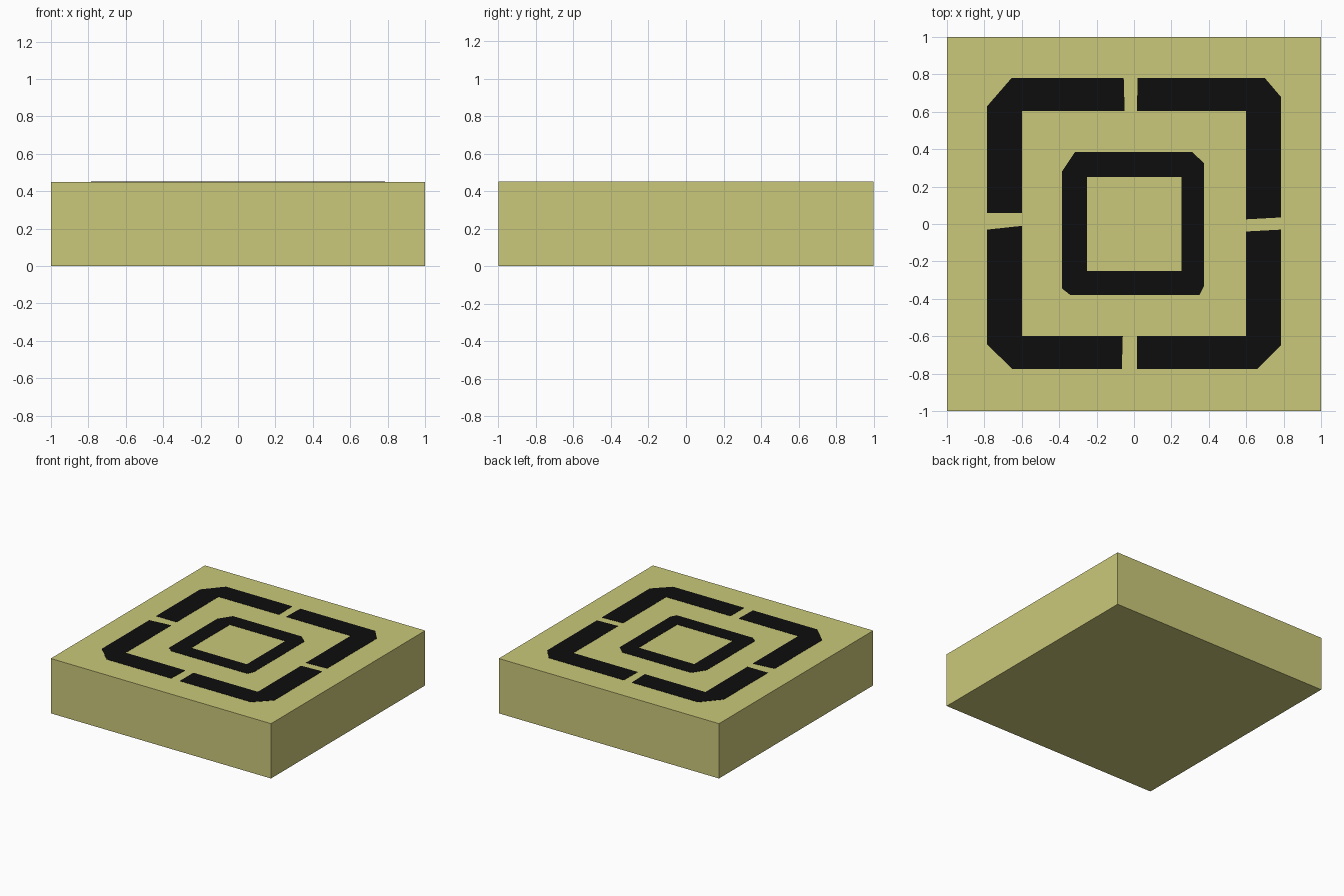
import bpy

if "Cube" in bpy.data.objects:
    bpy.data.objects.remove(bpy.data.objects["Cube"])


def material(name, rgb):
    m = bpy.data.materials.new(name)
    m.diffuse_color = (*rgb, 1)
    m.use_nodes = True
    m.node_tree.nodes["Principled BSDF"].inputs["Base Color"].default_value = m.diffuse_color
    return m


KHAKI = material("khaki", (0.597, 0.584, 0.195))
BLACK = material("black", (0.004, 0.004, 0.004))
TOP = 0.45


def plate(name, *outlines):
    """Thin black plate on the top face; a second outline is a hole."""
    curve = bpy.data.curves.new(name, 'CURVE')
    curve.dimensions = '2D'
    curve.fill_mode = 'BOTH'
    curve.extrude = 0.002
    for pts in outlines:
        spline = curve.splines.new('POLY')
        spline.points.add(len(pts) - 1)
        for p, (x, y) in zip(spline.points, pts):
            p.co = (x, y, 0, 1)
        spline.use_cyclic_u = True
    ob = bpy.data.objects.new(name, curve)
    ob.location.z = TOP
    bpy.context.collection.objects.link(ob)
    bpy.ops.object.select_all(action='DESELECT')
    ob.select_set(True)
    bpy.context.view_layer.objects.active = ob
    bpy.ops.object.convert(target='MESH')
    ob = bpy.context.object
    ob.data.materials.clear()
    ob.data.materials.append(BLACK)


# Slab
bpy.ops.mesh.primitive_cube_add(size=2, location=(0, 0, TOP / 2))
slab = bpy.context.object
slab.name = "slab"
slab.scale.z = TOP / 2
bpy.ops.object.transform_apply(location=False, rotation=False, scale=True)
slab.data.materials.append(KHAKI)

# Four outer corner brackets
plate("bracket_back_left", [(-0.785, 0.06), (-0.6, 0.06), (-0.6, 0.605), (-0.05, 0.605),
                            (-0.055, 0.78), (-0.655, 0.78), (-0.785, 0.63)])
plate("bracket_back_right", [(0.02, 0.78), (0.015, 0.605), (0.6, 0.605), (0.6, 0.025),
                             (0.785, 0.035), (0.785, 0.68), (0.7, 0.78)])
plate("bracket_front_right", [(0.785, -0.03), (0.6, -0.04), (0.6, -0.6), (0.015, -0.6),
                              (0.015, -0.775), (0.66, -0.775), (0.785, -0.65)])
plate("bracket_front_left", [(-0.785, -0.03), (-0.785, -0.645), (-0.65, -0.775),
                             (-0.065, -0.775), (-0.06, -0.6), (-0.6, -0.6), (-0.6, -0.01)])

# Inner ring with clipped corners
plate("inner_ring",
      [(-0.385, 0.28), (-0.315, 0.385), (0.31, 0.385), (0.375, 0.325),
       (0.375, -0.33), (0.35, -0.38), (-0.34, -0.38), (-0.385, -0.345)],
      [(-0.25, -0.25), (0.255, -0.25), (0.255, 0.25), (-0.25, 0.25)])
